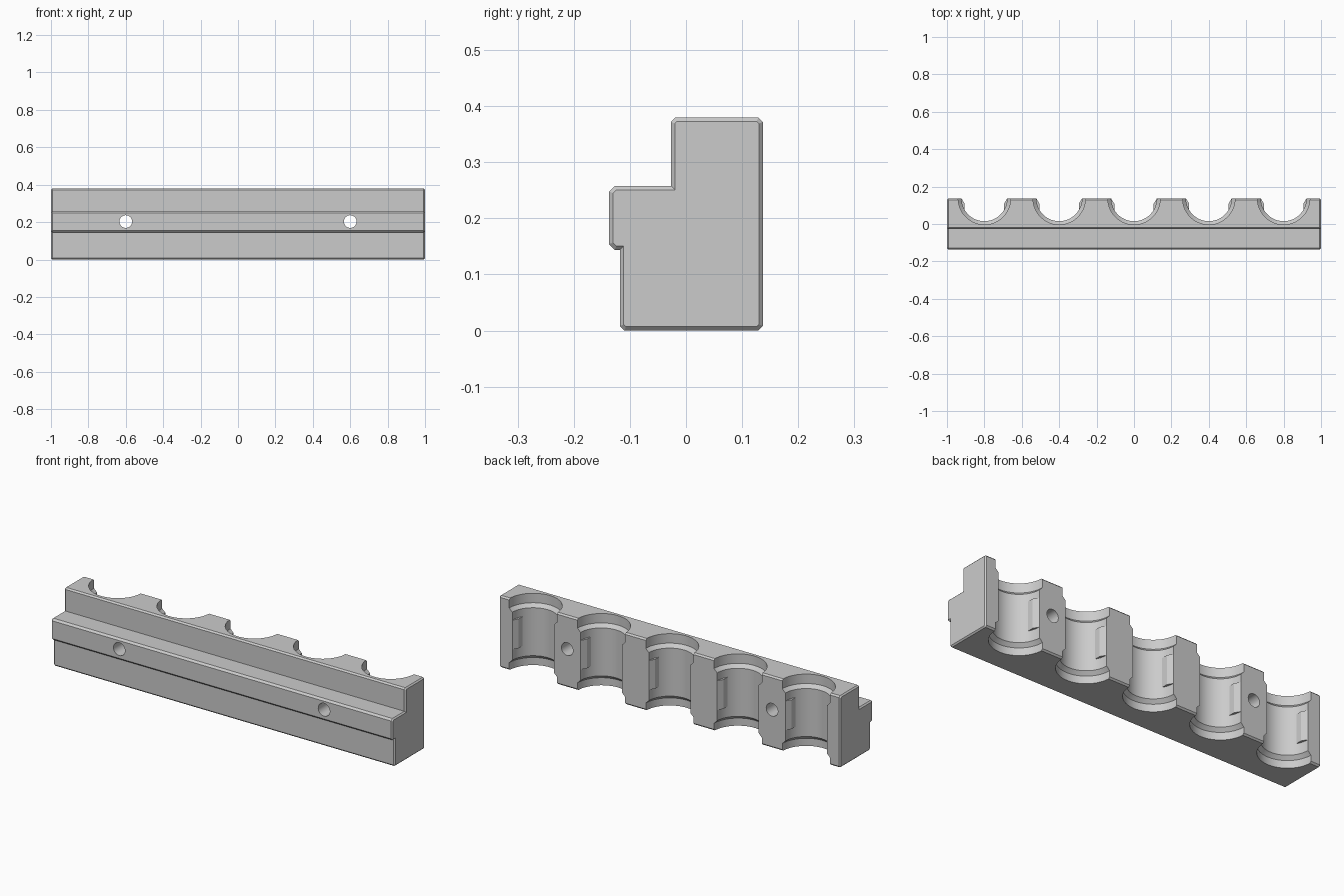
import bpy
import bmesh
from math import cos, sin, tau
from mathutils import Vector

if "Cube" in bpy.data.objects:
    bpy.data.objects.remove(bpy.data.objects["Cube"], do_unlink=True)

grey = bpy.data.materials.new("light_grey")
grey.use_nodes = True
grey.diffuse_color = (0.6, 0.6, 0.6, 1)
grey.node_tree.nodes["Principled BSDF"].inputs["Base Color"].default_value = (0.6, 0.6, 0.6, 1)

BACK = 0.137
HOLES = [-0.8, -0.4, 0, 0.4, 0.8]


def loft(bm, rings):
    """Skin a closed solid through rings of equal point count."""
    loops = [[bm.verts.new(p) for p in ring] for ring in rings]
    n = len(loops[0])
    for a, b in zip(loops, loops[1:]):
        for i in range(n):
            j = (i + 1) % n
            bm.faces.new((a[i], a[j], b[j], b[i]))
    bm.faces.new(loops[0][::-1])
    bm.faces.new(loops[-1])


def make_object(name, bm):
    bmesh.ops.recalc_face_normals(bm, faces=bm.faces)
    mesh = bpy.data.meshes.new(name)
    bm.to_mesh(mesh)
    bm.free()
    mesh.materials.append(grey)
    obj = bpy.data.objects.new(name, mesh)
    bpy.context.collection.objects.link(obj)
    return obj


def inset(points, d):
    """Move a counterclockwise outline inward by d."""
    result = []
    for i, p in enumerate(points):
        e1 = (p - points[i - 1]).normalized()
        e2 = (points[(i + 1) % len(points)] - p).normalized()
        n1, n2 = Vector((-e1.y, e1.x)), Vector((-e2.y, e2.x))
        result.append(p + d * (n1 + n2) / (1 + n1.dot(n2)))
    return result


# Stepped rail body with chamfered ends
profile = [Vector(p) for p in (
    (-0.11, 0), (0.129, 0), (BACK, 0.008), (BACK, 0.372), (0.129, 0.38),
    (-0.019, 0.38), (-0.027, 0.372), (-0.027, 0.258), (-0.127, 0.258),
    (-0.137, 0.248), (-0.137, 0.154), (-0.127, 0.144), (-0.118, 0.144),
    (-0.118, 0.008))]
small = inset(profile, 0.007)
bm = bmesh.new()
loft(bm, [[(x, p.x, p.y) for p in outline] for x, outline in
          ((-1, small), (-0.993, profile), (0.993, profile), (1, small))])
body = make_object("rail_body", bm)

# Cutter: five stepped round recesses and two screw holes
bm = bmesh.new()
recess = ((-0.05, 0.14), (0.04, 0.14), (0.058, 0.122),
          (0.312, 0.122), (0.33, 0.14), (0.43, 0.14))
angles = [tau * (i + 0.5) / 64 for i in range(64)]
for cx in HOLES:
    loft(bm, [[(cx + r * cos(a), BACK + r * sin(a), z) for a in angles]
              for z, r in recess])
for cx in (-0.6, 0.6):
    loft(bm, [[(cx + 0.034 * cos(a), y, 0.203 + 0.034 * sin(a)) for a in angles[::2]]
              for y in (-0.3, 0.3)])
for f in bm.faces:
    f.smooth = len(f.verts) == 4
cutter = make_object("recess_cutter", bm)
cutter.hide_render = True

cut = body.modifiers.new("recesses", "BOOLEAN")
cut.operation = "DIFFERENCE"
cut.solver = "EXACT"
cut.object = cutter
bpy.context.view_layer.objects.active = body
body.select_set(True)
bpy.ops.object.modifier_apply(modifier=cut.name)
bpy.data.objects.remove(cutter, do_unlink=True)
bpy.ops.object.shade_smooth_by_angle(angle=0.4)

# Wedge-shaped retaining tabs on both walls of each recess
wedge = ((0.135, 0.1365), (0.122, 0.1365), (0.105, 0.108), (0.105, 0.07), (0.135, 0.07))
bm = bmesh.new()
for cx in HOLES:
    for side in (-1, 1):
        loft(bm, [[(cx + side * x, y, z) for x, y in wedge] for z in (0.115, 0.27)])
make_object("retaining_tabs", bm)
